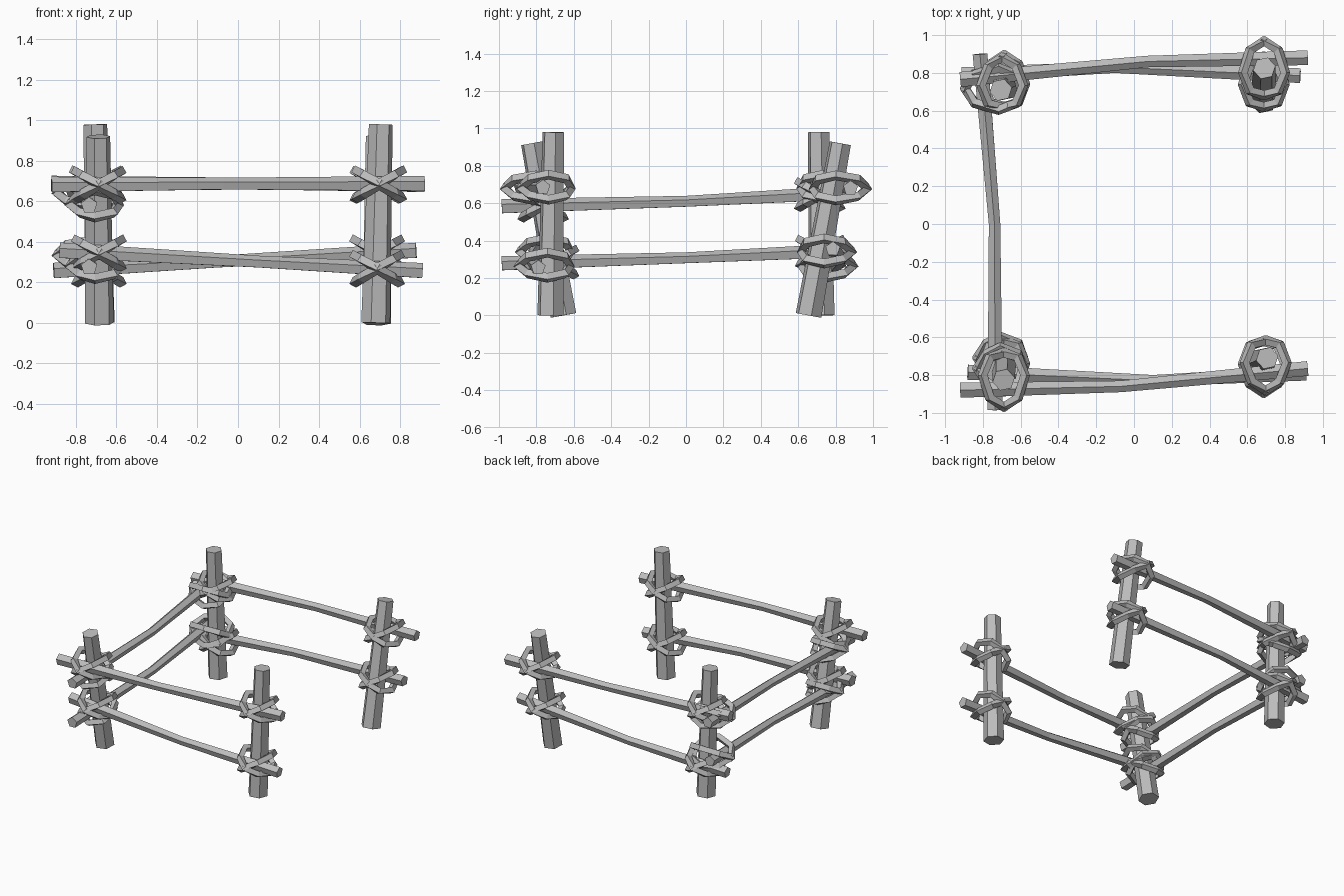
import bpy, bmesh, math
from mathutils import Vector, Matrix

cube = bpy.data.objects.get("Cube")
if cube:
    bpy.data.objects.remove(cube, do_unlink=True)

# One plain grey for everything
grey = bpy.data.materials.new("plain_grey")
grey.use_nodes = True
colour = (0.5, 0.5, 0.5, 1)
grey.diffuse_color = colour
grey.node_tree.nodes["Principled BSDF"].inputs["Base Color"].default_value = colour


def tube(name, path, radii, sides, twist=0.0, closed=False, ref=(0, 0, 1)):
    """Faceted tube along a path, capped unless closed."""
    bm = bmesh.new()
    pts = [Vector(p) for p in path]
    n = len(pts)
    rings = []
    for i, p in enumerate(pts):
        before = pts[i - 1] if closed or i else p
        after = pts[(i + 1) % n] if closed or i < n - 1 else p
        t = (after - before).normalized()
        a = Vector(ref).cross(t).normalized()
        b = t.cross(a)
        ring = []
        for k in range(sides):
            ang = twist + math.tau * k / sides
            ring.append(bm.verts.new(p + radii[i] * (a * math.cos(ang) + b * math.sin(ang))))
        rings.append(ring)
    for i in range(n if closed else n - 1):
        r, s = rings[i], rings[(i + 1) % n]
        for k in range(sides):
            m = (k + 1) % sides
            bm.faces.new((r[k], r[m], s[m], s[k]))
    if not closed:
        bm.faces.new(rings[0])
        bm.faces.new(rings[-1])
    bmesh.ops.recalc_face_normals(bm, faces=bm.faces)
    mesh = bpy.data.meshes.new(name)
    bm.to_mesh(mesh)
    bm.free()
    mesh.materials.append(grey)
    obj = bpy.data.objects.new(name, mesh)
    bpy.context.collection.objects.link(obj)
    return obj


def lashing(name, post, rail, axis, outward):
    """Two crossed rope loops binding a rail to a post."""
    out = Vector(outward)
    along = Vector((-out.y, out.x, 0))
    foot, top = Vector(post[0]), Vector(post[1])
    # Rail point level with the post
    for p, q in zip(rail, rail[1:]):
        p, q = Vector(p), Vector(q)
        if p[axis] <= foot[axis] <= q[axis]:
            hit = p.lerp(q, (foot[axis] - p[axis]) / (q[axis] - p[axis]))
    centre = foot.lerp(top, hit.z / top.z)
    centre.z = hit.z
    off = (hit - centre).dot(out)
    half = [(0.075, off + 0.045), (0.112, 0.02), (0.075, -0.075)]
    plan = [(0, off + 0.095)] + half + [(0, -0.1)] + [(-u, v) for u, v in reversed(half)]
    for side, slope in (("rising", 0.6), ("falling", -0.6)):
        loop = [centre + along * u + out * v + Vector((0, 0, slope * u)) for u, v in plan]
        tube(f"{name}_{side}", loop, [0.027] * len(loop), 4, 0.3, True)


def turned(path):
    """Half turn about z, kept in rising x order."""
    return [(-x, -y, z) for x, y, z in reversed(path)]


# Posts: one leaning, one upright; the back pair is the front pair turned round
leaning = [(-0.685, -0.655, 0), (-0.69, -0.825, 0.92)]
upright = [(0.68, -0.725, 0), (0.705, -0.71, 0.98)]
posts = {"front_right": leaning, "front_left": upright}
posts["back_left"] = turned(leaning)[::-1]
posts["back_right"] = turned(upright)[::-1]
for name, path in posts.items():
    tube(name + "_post", path, [0.073, 0.06], 6, math.radians(12), ref=(0, 1, 0))

# Rails of the front and back fences
upper = [(-0.92, -0.88, 0.68), (-0.07, -0.86, 0.685), (0.92, -0.765, 0.685)]
lower = [(-0.88, -0.785, 0.355), (0.1, -0.83, 0.30), (0.91, -0.79, 0.255)]
rail_radii = [0.042, 0.032, 0.041]
for level, rail in (("upper", upper), ("lower", lower)):
    for face, path, y in (("front", rail, -1), ("back", turned(rail), 1)):
        tube(f"{face}_{level}_rail", path, rail_radii, 5, 0.3)
        for side in ("left", "right"):
            lashing(f"{face}_{side}_{level}_rope", posts[f"{face}_{side}"], path, 0, (0, y, 0))

# Rails of the single side fence
side_rails = {
    "upper": [(-0.735, -0.985, 0.58), (-0.738, 0, 0.607), (-0.815, 0.9, 0.655)],
    "lower": [(-0.735, -0.985, 0.275), (-0.738, 0, 0.305), (-0.812, 0.87, 0.345)],
}
for level, path in side_rails.items():
    tube(f"side_{level}_rail", path, rail_radii, 5, 0.3)
    for face in ("front", "back"):
        lashing(f"side_{face}_{level}_rope", posts[f"{face}_right"], path, 1, (-1, 0, 0))
